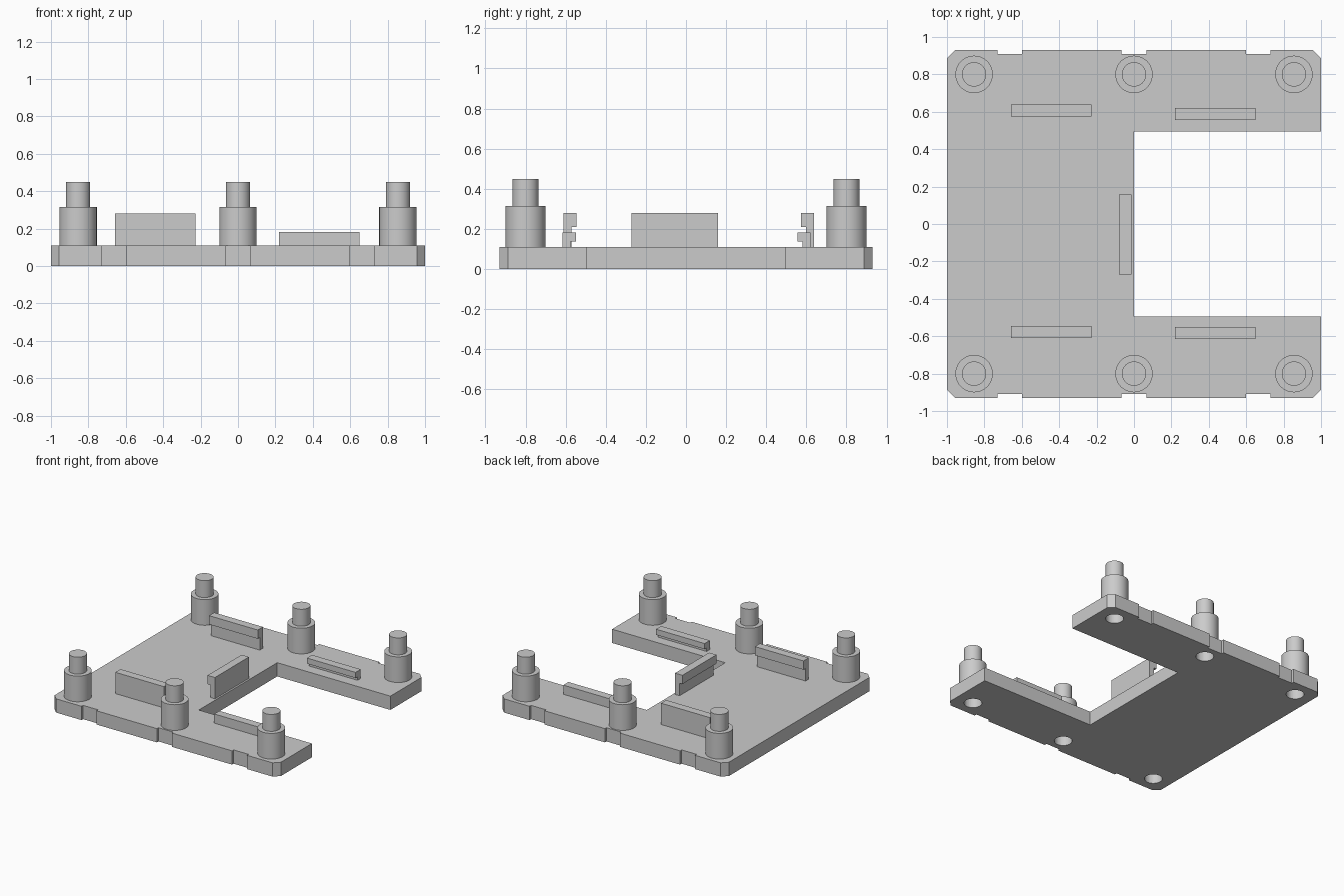
import bpy, bmesh, math
from mathutils import Matrix, Vector

if "Cube" in bpy.data.objects:
    bpy.data.objects.remove(bpy.data.objects["Cube"])

grey = bpy.data.materials.new("light_grey")
grey.diffuse_color = (0.6, 0.6, 0.6, 1)
grey.use_nodes = True
grey.node_tree.nodes["Principled BSDF"].inputs["Base Color"].default_value = grey.diffuse_color

T = 0.11            # plate thickness
HOLE_R = 0.065
POSTS = [(x, y) for x in (-0.855, 0.0, 0.855) for y in (-0.8, 0.8)]


def make_object(name, bm, smooth=False):
    bmesh.ops.recalc_face_normals(bm, faces=bm.faces)
    mesh = bpy.data.meshes.new(name)
    bm.to_mesh(mesh)
    bm.free()
    mesh.materials.append(grey)
    obj = bpy.data.objects.new(name, mesh)
    bpy.context.collection.objects.link(obj)
    if smooth:
        bpy.ops.object.select_all(action='DESELECT')
        obj.select_set(True)
        bpy.context.view_layer.objects.active = obj
        bpy.ops.object.shade_smooth_by_angle(angle=math.radians(30))
    return obj


def prism(points, offset):
    """Extrude a closed outline of 3D points along offset."""
    bm = bmesh.new()
    face = bm.faces.new([bm.verts.new(p) for p in points])
    ext = bmesh.ops.extrude_face_region(bm, geom=[face], use_keep_orig=True)
    verts = [v for v in ext['geom'] if isinstance(v, bmesh.types.BMVert)]
    bmesh.ops.translate(bm, verts=verts, vec=Vector(offset))
    return bm


# Base plate: U outline with chamfered corners and shallow edge notches
W, D, C, N = 1.0, 0.93, 0.043, 0.02
half = [(0, 0.495), (W, 0.495), (W, D - C), (W - C, D)]
for x in (0.665, 0.0, -0.665):
    half += [(x + 0.066, D), (x + 0.066, D - N), (x - 0.066, D - N), (x - 0.066, D)]
half += [(-W + C, D), (-W, D - C)]
outline = half + [(x, -y) for x, y in reversed(half)]
plate = make_object("base_plate", prism([(x, y, 0) for x, y in outline], (0, 0, T)))

# Sockets cut through the plate under each post
bm = bmesh.new()
for x, y in POSTS:
    bmesh.ops.create_cone(bm, cap_ends=True, segments=40, radius1=HOLE_R, radius2=HOLE_R,
                          depth=0.4, matrix=Matrix.Translation((x, y, T / 2)))
cutter = make_object("socket_cutter", bm)
cutter.hide_render = True
cutter.hide_viewport = True
mod = plate.modifiers.new("sockets", 'BOOLEAN')
mod.operation = 'DIFFERENCE'
mod.solver = 'EXACT'
mod.object = cutter

# Stepped posts with a hollow underside
profile = [(0, 0.135), (HOLE_R, 0.135), (HOLE_R, T), (0.1, T), (0.1, 0.315),
           (HOLE_R, 0.315), (HOLE_R, 0.45), (0, 0.45)]
for i, (x, y) in enumerate(POSTS):
    bm = bmesh.new()
    vs = [bm.verts.new((r, 0, z)) for r, z in profile]
    edges = [bm.edges.new(p) for p in zip(vs, vs[1:])]
    bmesh.ops.spin(bm, geom=vs + edges, cent=(0, 0, 0), axis=(0, 0, 1),
                   angle=math.tau, steps=40)
    bmesh.ops.remove_doubles(bm, verts=bm.verts, dist=1e-4)
    bmesh.ops.translate(bm, verts=bm.verts, vec=(x, y, 0))
    make_object(f"post_{i + 1}", bm, smooth=True)


def clip(name, center, length, top, head, angle):
    """L-hook clip running along local x, hook pointing to local -y."""
    a, b, s = -0.0325, 0.0325, -0.007
    sec = [(b, T - 0.005), (b, top), (a, top), (a, head), (s, head), (s, T - 0.005)]
    bm = prism([(-length / 2, y, z) for y, z in sec], (length, 0, 0))
    bm.transform(Matrix.Translation((*center, 0)) @ Matrix.Rotation(angle, 4, 'Z'))
    make_object(name, bm)


# Tall clips on the left and beside the cutout, low clips on the arms
clip("tall_clip_back", (-0.442, 0.606), 0.43, 0.28, 0.21, 0)
clip("tall_clip_front", (-0.442, -0.578), 0.43, 0.28, 0.21, math.pi)
clip("tall_clip_center", (-0.047, -0.056), 0.43, 0.28, 0.21, -math.pi / 2)
clip("low_clip_back", (0.435, 0.588), 0.43, 0.183, 0.138, 0)
clip("low_clip_front", (0.435, -0.582), 0.43, 0.183, 0.138, math.pi)
